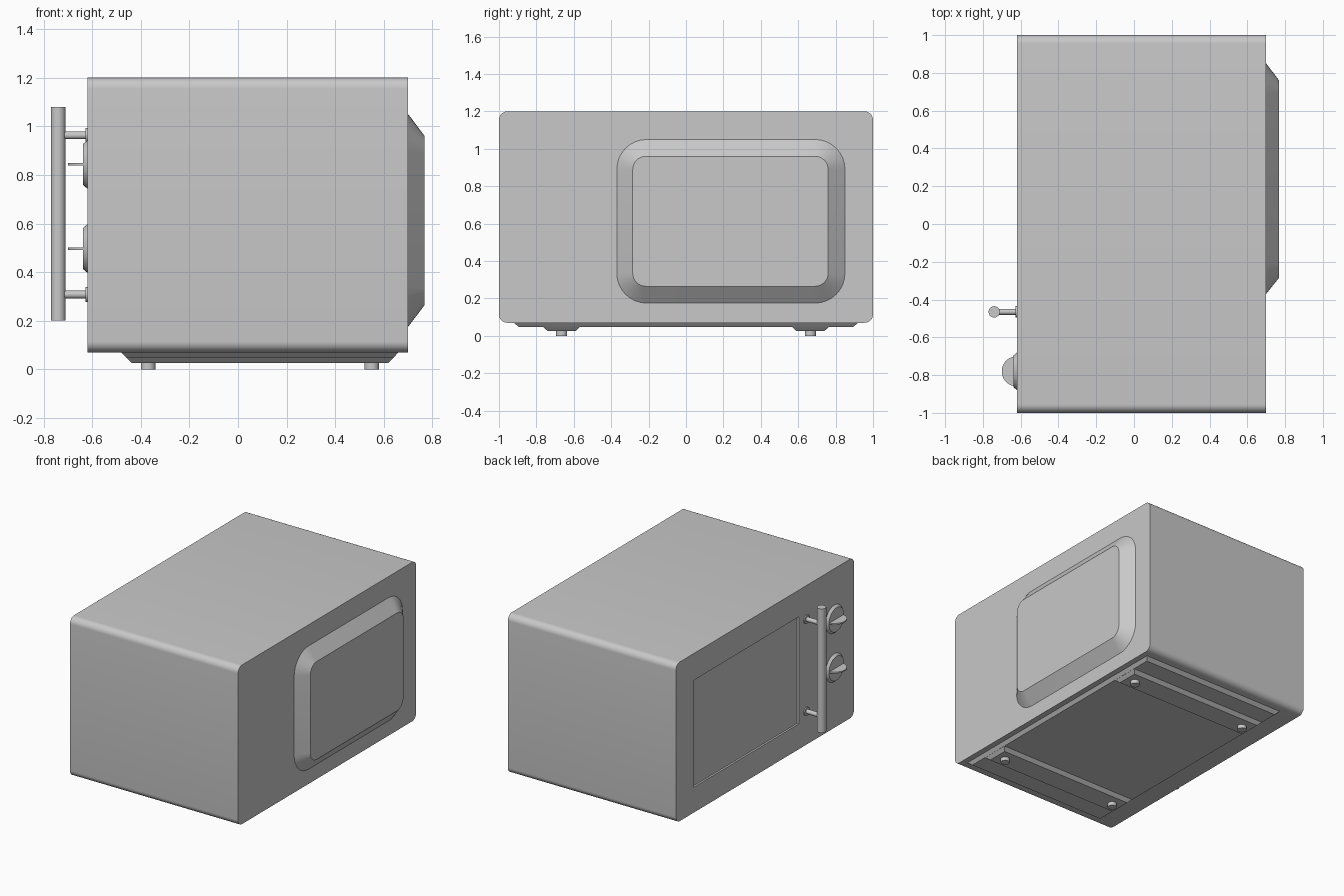
import bpy, bmesh, math
from mathutils import Matrix, Vector

cube = bpy.data.objects.get("Cube")
if cube:
    bpy.data.objects.remove(cube, do_unlink=True)

grey = bpy.data.materials.new("plain grey")
grey.use_nodes = True
colour = (0.58, 0.58, 0.58, 1)
grey.diffuse_color = colour
grey.node_tree.nodes["Principled BSDF"].inputs["Base Color"].default_value = colour


def finish(name, bm):
    bmesh.ops.remove_doubles(bm, verts=bm.verts, dist=1e-5)
    bmesh.ops.recalc_face_normals(bm, faces=bm.faces)
    me = bpy.data.meshes.new(name)
    bm.to_mesh(me)
    bm.free()
    me.materials.append(grey)
    ob = bpy.data.objects.new(name, me)
    bpy.context.collection.objects.link(ob)
    bpy.ops.object.select_all(action='DESELECT')
    bpy.context.view_layer.objects.active = ob
    ob.select_set(True)
    bpy.ops.object.shade_smooth_by_angle(angle=math.radians(30))
    return ob


def rounded_rect(u0, u1, v0, v1, r, n=8):
    pts = []
    corners = [(u1 - r, v1 - r), (u0 + r, v1 - r), (u0 + r, v0 + r), (u1 - r, v0 + r)]
    for k, (cu, cv) in enumerate(corners):
        for i in range(n + 1):
            a = math.pi / 2 * (k + i / n)
            pts.append((cu + r * math.cos(a), cv + r * math.sin(a)))
    return pts


def loft(name, axis, rings):
    """Join rounded rectangles (position, u0, u1, v0, v1, radius) along an axis, capped at both ends."""
    bm = bmesh.new()
    loops = []
    for pos, *rect in rings:
        n = 8 if any(r[5] > 0 for r in rings) else 1
        loops.append([bm.verts.new((pos, u, v) if axis == 'x' else (u, v, pos))
                      for u, v in rounded_rect(*rect, n=n)])
    for a, b in zip(loops, loops[1:]):
        for i in range(len(a)):
            j = (i + 1) % len(a)
            bm.faces.new((a[i], a[j], b[j], b[i]))
    bm.faces.new(loops[0])
    bm.faces.new(loops[-1])
    return finish(name, bm)


def cylinder(name, centre, length, r1, r2=None, axis='z', seg=32):
    """Cylinder or cone; r1 is the radius at the low end of the axis."""
    bm = bmesh.new()
    m = Matrix.Translation(Vector(centre))
    if axis == 'x':
        m = m @ Matrix.Rotation(math.pi / 2, 4, 'Y')
    bmesh.ops.create_cone(bm, cap_ends=True, segments=seg, radius1=r1,
                          radius2=r1 if r2 is None else r2, depth=length, matrix=m)
    return finish(name, bm)


# Casing with the recessed door window on the -x face
loft("casing", 'x', [
    (0.70, -1, 1, 0.07, 1.2, 0.045),
    (-0.62, -1, 1, 0.07, 1.2, 0.045),
    (-0.62, -0.38, 0.80, 0.25, 1.01, 0),
    (-0.607, -0.38, 0.80, 0.25, 1.01, 0),
])

# Raised bulge on the +x face
loft("rear_bulge", 'x', [
    (0.69, -0.37, 0.85, 0.175, 1.05, 0.16),
    (0.70, -0.37, 0.85, 0.175, 1.05, 0.16),
    (0.768, -0.285, 0.76, 0.265, 0.96, 0.07),
])

# Base plate, support rails and feet
loft("base_plate", 'z', [
    (0.07, -0.48, 0.66, -0.92, 0.92, 0),
    (0.048, -0.46, 0.64, -0.895, 0.895, 0),
])
for side, s in (("front", -1), ("back", 1)):
    y = s * 0.665
    loft(side + "_rail", 'z', [
        (0.049, -0.46, 0.64, y - 0.1, y + 0.1, 0),
        (0.026, -0.437, 0.617, y - 0.075, y + 0.075, 0),
    ])
    for end, x in (("left", 0.55), ("right", -0.37)):
        cylinder(f"{side}_{end}_foot", (x, y, 0.0135), 0.027, 0.03)

# Door handle with posts and collars
HY = -0.465
cylinder("handle_bar", (-0.74, HY, 0.64), 0.88, 0.03)
for tag, z in (("lower", 0.308), ("upper", 0.963)):
    cylinder(tag + "_handle_post", (-0.675, HY, z), 0.12, 0.016, axis='x', seg=24)
    cylinder(tag + "_handle_collar", (-0.622, HY, z), 0.012, 0.03, axis='x', seg=24)

# Control knobs: tapered disc with a half-round grip
KY = -0.78
for tag, z in (("lower", 0.497), ("upper", 0.843)):
    cylinder(tag + "_knob_disc", (-0.628, KY, z), 0.018, 0.085, 0.1, axis='x', seg=48)
    bm = bmesh.new()
    arc = [bm.verts.new((-0.62 - 0.08 * math.sin(math.pi * i / 24),
                         KY + 0.08 * math.cos(math.pi * i / 24), z - 0.005))
           for i in range(25)]
    grip = bmesh.ops.extrude_face_region(bm, geom=[bm.faces.new(arc)])
    bmesh.ops.translate(bm, vec=(0, 0, 0.01),
                        verts=[g for g in grip["geom"] if isinstance(g, bmesh.types.BMVert)])
    finish(tag + "_knob_grip", bm)
